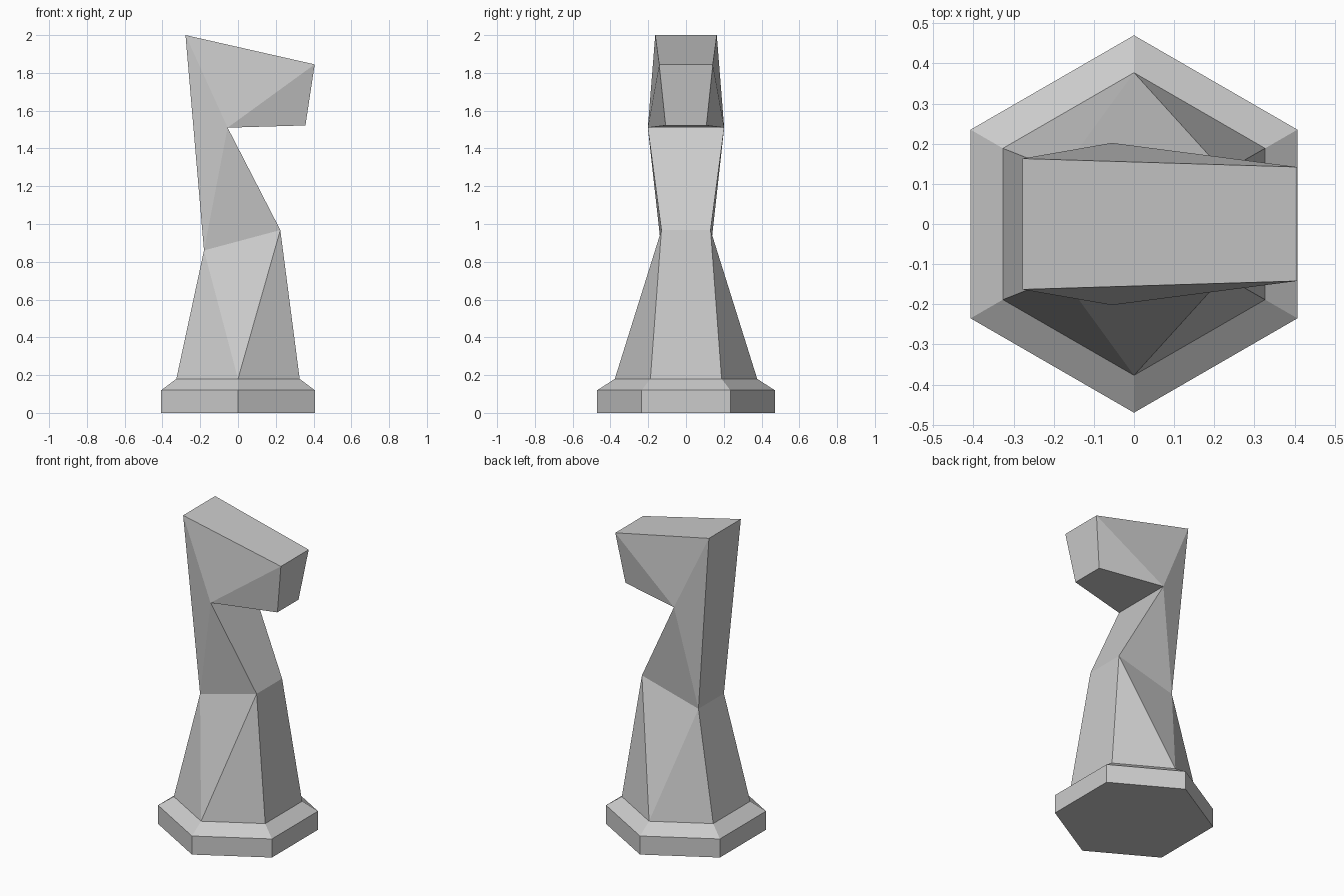
import bpy, bmesh
from math import sin, cos, pi

if "Cube" in bpy.data.objects:
    bpy.data.objects.remove(bpy.data.objects["Cube"])

bm = bmesh.new()

# Hexagonal plinth: stacked rings with a corner pointing to the front and back
def hex_ring(radius, z):
    return [bm.verts.new((radius * cos(pi / 2 + k * pi / 3),
                          radius * sin(pi / 2 + k * pi / 3), z)) for k in range(6)]

rings = [hex_ring(0.47, 0), hex_ring(0.47, 0.12), hex_ring(0.377, 0.18)]
bm.faces.new(rings[0][::-1])
for lo, hi in zip(rings, rings[1:]):
    for k in range(6):
        n = (k + 1) % 6
        bm.faces.new((lo[k], lo[n], hi[n], hi[k]))
top = rings[-1]

# Side outline of body and head: x, half width, z
outline = {
    "nape": (-0.18, 0.13, 0.86),
    "crown": (-0.278, 0.163, 2.0),
    "brow": (0.406, 0.142, 1.845),
    "chin": (0.357, 0.108, 1.522),
    "throat": (-0.055, 0.202, 1.51),
    "chest": (0.224, 0.13, 0.968),
}
side_faces = [
    ("foot", "foot_back", "nape"), ("foot", "nape", "chest"),
    ("foot", "chest", "foot_front"), ("nape", "throat", "chest"),
    ("nape", "crown", "throat"), ("crown", "brow", "throat"),
    ("brow", "chin", "throat"),
]

# Both faceted sides, mirrored in y and sharing the plinth corners
sides = []
for s, (b, m, f) in ((-1, (2, 3, 4)), (1, (1, 0, 5))):
    v = {n: bm.verts.new((x, s * y, z)) for n, (x, y, z) in outline.items()}
    v.update(foot_back=top[b], foot=top[m], foot_front=top[f])
    for tri in side_faces:
        bm.faces.new([v[n] for n in tri])
    sides.append(v)

# Strip of faces joining the two sides, up the back and down the front
path = ["foot_back", *outline, "foot_front"]
left, right = sides
for a, c in zip(path, path[1:]):
    bm.faces.new((left[a], left[c], right[c], right[a]))

bmesh.ops.recalc_face_normals(bm, faces=bm.faces)
mesh = bpy.data.meshes.new("horse_chess_piece")
bm.to_mesh(mesh)
bm.free()
bpy.context.collection.objects.link(bpy.data.objects.new("horse_chess_piece", mesh))
